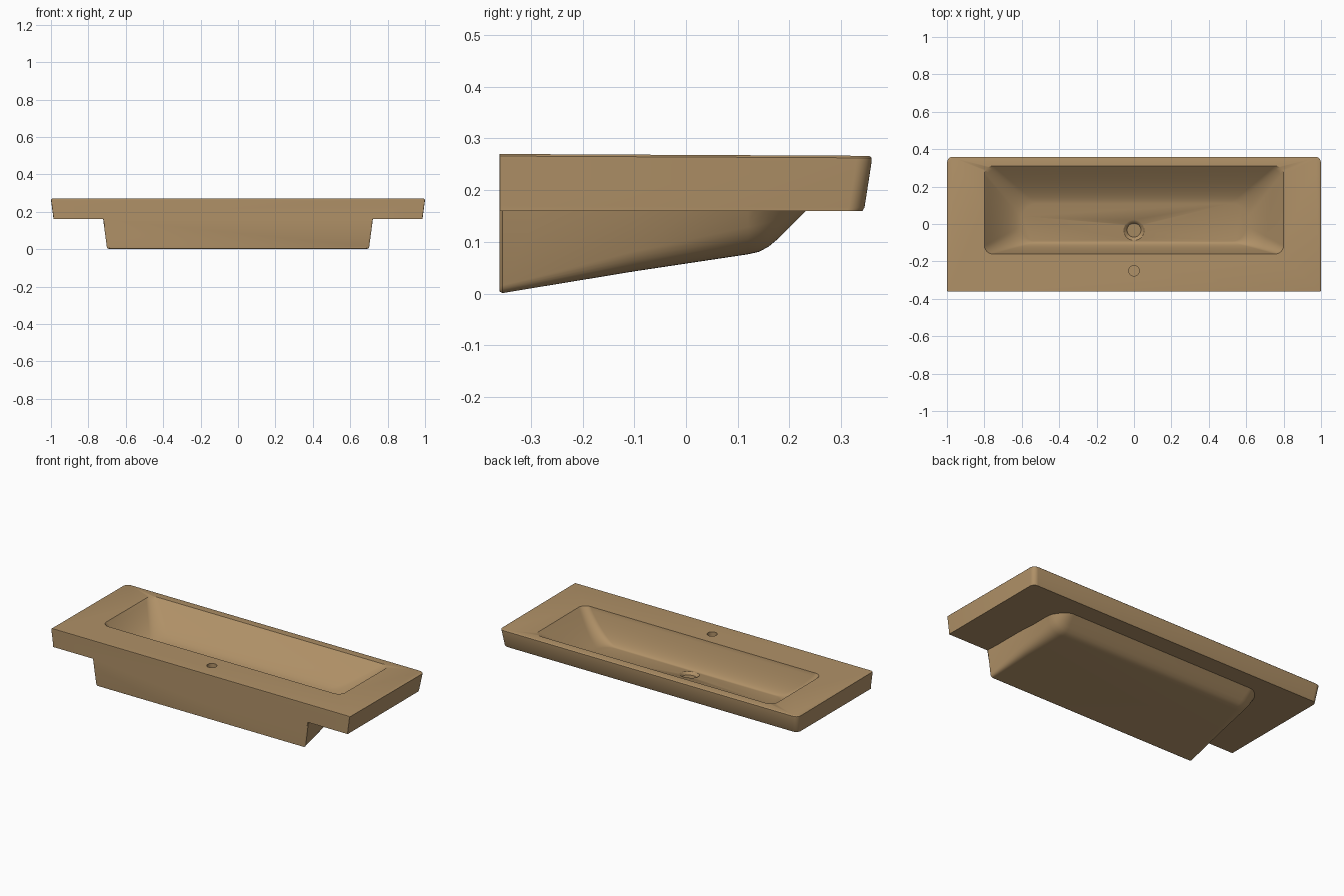
import bpy, bmesh, math
from mathutils import Vector

if "Cube" in bpy.data.objects:
    bpy.data.objects.remove(bpy.data.objects["Cube"])

clay = bpy.data.materials.new("tan ceramic")
clay.use_nodes = True
TAN = (0.434, 0.283, 0.136, 1)
clay.diffuse_color = TAN
clay.node_tree.nodes["Principled BSDF"].inputs["Base Color"].default_value = TAN


def loft(name, rings):
    """Skin a stack of equal closed rings and cap both ends."""
    bm = bmesh.new()
    loops = [[bm.verts.new(p) for p in ring] for ring in rings]
    n = len(loops[0])
    for a, b in zip(loops, loops[1:]):
        for i in range(n):
            j = (i + 1) % n
            bm.faces.new((a[i], a[j], b[j], b[i]))
    bm.faces.new(loops[0])
    bm.faces.new(loops[-1])
    bmesh.ops.recalc_face_normals(bm, faces=bm.faces)
    mesh = bpy.data.meshes.new(name)
    bm.to_mesh(mesh)
    bm.free()
    mesh.materials.append(clay)
    obj = bpy.data.objects.new(name, mesh)
    bpy.context.collection.objects.link(obj)
    return obj


def rounded_rect(half, y0, y1, r0, r1, height, steps=8):
    """Rounded rectangle; r0 at the y0 corners, r1 at the y1 corners."""
    corners = ((1, 1, r1), (-1, 1, r1), (-1, -1, r0), (1, -1, r0))
    ring = []
    for k, (sx, sy, r) in enumerate(corners):
        cx = sx * (half - r)
        cy = y1 - r if sy > 0 else y0 + r
        for i in range(steps + 1):
            a = math.pi / 2 * (k + i / steps)
            x, y = cx + r * math.cos(a), cy + r * math.sin(a)
            ring.append(Vector((x, y, height(y))))
    return ring


def combine(target, other, operation):
    """Apply a boolean and drop the helper."""
    other.hide_render = True
    mod = target.modifiers.new("combine", "BOOLEAN")
    mod.operation, mod.object, mod.solver = operation, other, "EXACT"
    bpy.context.view_layer.objects.active = target
    bpy.ops.object.modifier_apply(modifier=mod.name)
    bpy.data.objects.remove(other)


def top_z(y):
    return 0.268 - 0.005 * y


def floor_z(y):
    return 0.111 + 0.14 * y


# Countertop slab: tapered sides, rounded far corners, straight wall side
BACK, FAR = -0.36, 0.36
slab_rings = []
for drop, inset in ((None, 0.019), (0.1, 0.015), (0.01, 0.001), (0.004, 0.001), (0.001, 0.004), (0, 0.008)):
    height = (lambda y: 0.16) if drop is None else (lambda y, d=drop: top_z(y) - d)
    side = min(inset, 0.013)
    slab_rings.append(rounded_rect(1 - side, BACK, FAR - inset, 0.002, 0.03, height))
basin = loft("washbasin", slab_rings)

# Wedge-shaped belly: y, bottom height, bottom half width, top half width, edge radius
stations = (
    (BACK, 0.004, 0.69, 0.725, 0.01),
    (-0.355, 0.001, 0.70, 0.725, 0.015),
    (-0.1, 0.043, 0.685, 0.725, 0.04),
    (0.12, 0.076, 0.665, 0.725, 0.06),
    (0.142, 0.081, 0.66, 0.725, 0.06),
    (0.16, 0.091, 0.655, 0.72, 0.055),
    (0.178, 0.106, 0.65, 0.712, 0.05),
    (0.205, 0.133, 0.645, 0.695, 0.04),
    (0.24, 0.168, 0.635, 0.66, 0.02),
)
belly_rings = []
for y, zb, wb, wt, r in stations:
    corner, upper = Vector((wb, y, zb)), Vector((wt, y, 0.19))
    a = corner + (upper - corner).normalized() * r
    b = corner - Vector((r, 0, 0))
    half = [upper]
    for i in range(9):
        t = i / 8
        half.append(a * (1 - t) ** 2 + corner * 2 * t * (1 - t) + b * t * t)
    belly_rings.append(half + [Vector((-p.x, p.y, p.z)) for p in reversed(half)])
combine(basin, loft("belly", belly_rings), "UNION")

# Bowl: steep wall near the tap, long soft slopes elsewhere, tilted floor
STEPS = 14
bowl_rings = [rounded_rect(0.8, -0.16, 0.31, 0.045, 0.045, lambda y: 0.4)]
for i in range(STEPS + 1):
    s = i / STEPS
    depth = 1 - (1 - s) ** 1.6

    def height(y, d=depth):
        return top_z(y) * (1 - d) + floor_z(y) * d
    r = 0.045 + 0.04 * s
    bowl_rings.append(rounded_rect(0.8 - 0.2 * s, -0.16 + 0.065 * s, 0.31 - 0.2 * s, r, r, height))
combine(basin, loft("bowl_cutter", bowl_rings), "DIFFERENCE")


def disc(cy, radius, height, sides=40):
    ring = []
    for i in range(sides):
        a = math.tau * i / sides
        y = cy + radius * math.sin(a)
        ring.append(Vector((radius * math.cos(a), y, height(y))))
    return ring


# Drain: conical recess following the tilted floor
DRAIN = -0.033
drain = loft("drain_cutter", [disc(DRAIN, rad, lambda y, o=off: floor_z(y) + o)
                              for rad, off in ((0.037, -0.016), (0.04, -0.01), (0.055, 0), (0.055, 0.02))])
combine(basin, drain, "DIFFERENCE")

# Tap hole: round blind hole in the deck
tap = loft("tap_cutter", [disc(-0.25, 0.028, lambda y, z=z: z) for z in (0.16, 0.3)])
combine(basin, tap, "DIFFERENCE")

bpy.ops.object.select_all(action="DESELECT")
basin.select_set(True)
bpy.context.view_layer.objects.active = basin
bpy.ops.object.shade_smooth_by_angle(angle=math.radians(32))
